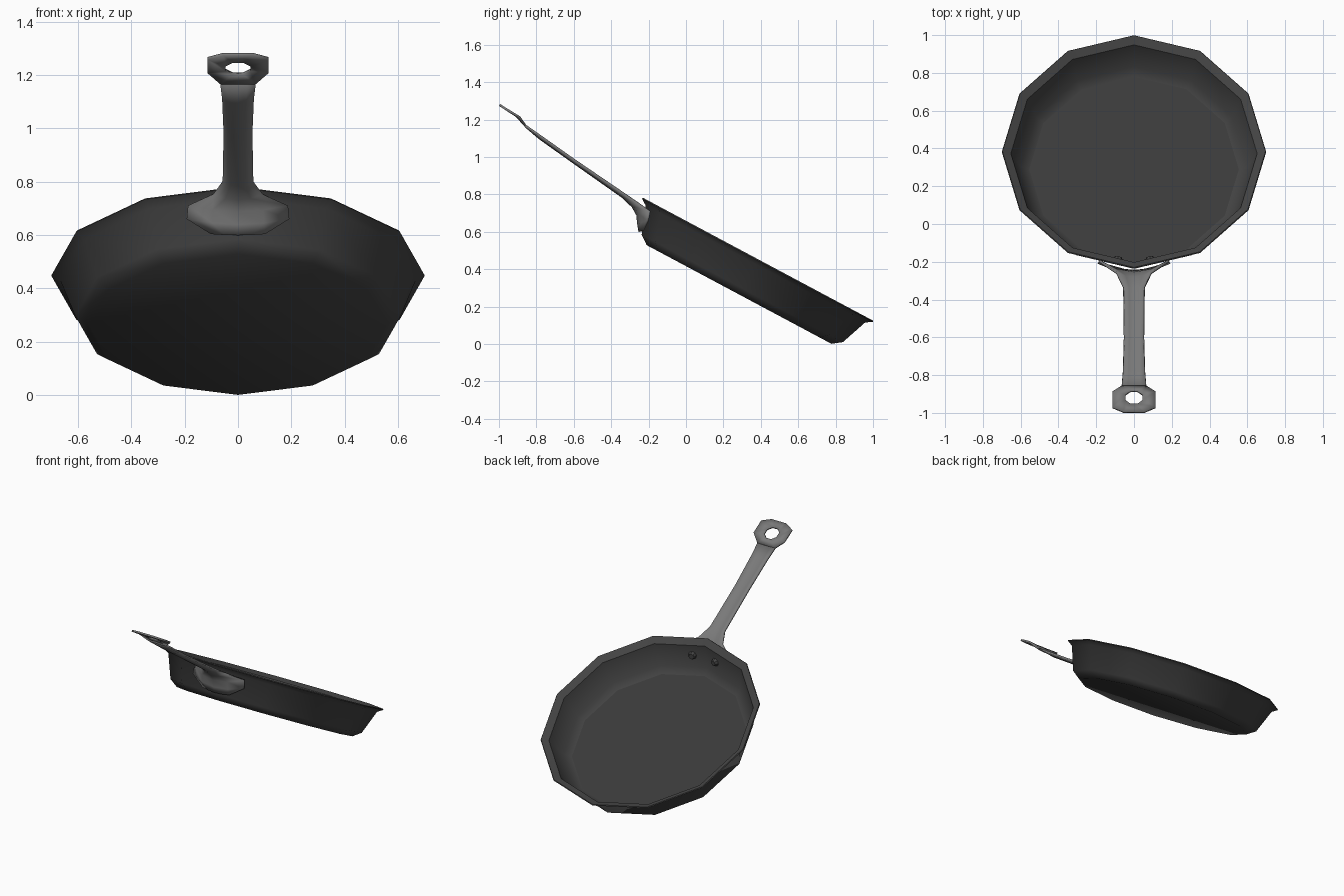
import bpy, bmesh, math
from mathutils import Matrix, Vector

if "Cube" in bpy.data.objects:
    bpy.data.objects.remove(bpy.data.objects["Cube"])

TILT = math.radians(28.1)
# pan frame: origin at the rim centre, tilted down towards +y
PAN = Matrix.Translation((0, 0.3825, 0.45)) @ Matrix.Rotation(-TILT, 4, 'X')


def material(name, v):
    m = bpy.data.materials.new(name)
    m.diffuse_color = (v, v, v, 1)
    m.use_nodes = True
    m.node_tree.nodes["Principled BSDF"].inputs["Base Color"].default_value = m.diffuse_color
    return m


DARK = material("dark_iron", 0.06)
FLOOR = material("cooking_surface", 0.042)
GREY = material("handle_grey", 0.19)


def finish(bm, name, mat, angle=40):
    bmesh.ops.recalc_face_normals(bm, faces=bm.faces)
    me = bpy.data.meshes.new(name)
    bm.to_mesh(me)
    bm.free()
    ob = bpy.data.objects.new(name, me)
    me.materials.append(mat)
    bpy.context.collection.objects.link(ob)
    bpy.ops.object.select_all(action='DESELECT')
    ob.select_set(True)
    bpy.context.view_layer.objects.active = ob
    bpy.ops.object.shade_smooth_by_angle(angle=math.radians(angle))
    return ob


def ring(bm, r, h):
    return [bm.verts.new(PAN @ Vector((r * math.sin(k * math.pi / 6),
                                       r * math.cos(k * math.pi / 6), h)))
            for k in range(12)]


def bridge(bm, a, b):
    n = len(a)
    for i in range(n):
        bm.faces.new((a[i], a[(i + 1) % n], b[(i + 1) % n], b[i]))


# pan body: twelve-sided shell, from outer bottom over the lip to the inner floor edge
bm = bmesh.new()
profile = [(0.56, -0.21), (0.61, -0.173), (0.665, -0.025), (0.70, -0.002), (0.696, 0.004),
           (0.652, -0.02), (0.60, -0.168), (0.555, -0.198)]
rings = [ring(bm, r, h) for r, h in profile]
for a, b in zip(rings, rings[1:]):
    bridge(bm, a, b)
bm.faces.new(rings[0])
finish(bm, "pan_body", DARK)

# flat cooking floor
bm = bmesh.new()
bm.faces.new(ring(bm, 0.556, -0.198))
ob = finish(bm, "pan_floor", FLOOR)
if ob.data.polygons[0].normal.z < 0:
    ob.data.flip_normals()

# two rivets on the inner wall next to the handle
for side in (-1, 1):
    bm = bmesh.new()
    a = math.radians(15 * side)
    place = (PAN @ Matrix.Translation((side * 0.085, -0.601, -0.085))
             @ Matrix.Rotation(a, 4, 'Z') @ Matrix.Rotation(math.radians(-70), 4, 'X'))
    bmesh.ops.create_cone(bm, cap_ends=True, segments=8, radius1=0.032, radius2=0.018,
                          depth=0.03, matrix=place)
    finish(bm, "rivet", DARK, 30)

# handle: rows of (centre y, z), (edge y, z), half width, from the eye to the flared foot
rows = [((-0.86, 1.165), (-0.86, 1.168), 0.065),
        ((-0.78, 1.098), (-0.78, 1.112), 0.058),
        ((-0.60, 0.970), (-0.60, 0.985), 0.052),
        ((-0.34, 0.787), (-0.335, 0.805), 0.055),
        ((-0.285, 0.735), (-0.26, 0.755), 0.09),
        ((-0.26, 0.690), (-0.195, 0.710), 0.185),
        ((-0.255, 0.640), (-0.205, 0.660), 0.19),
        ((-0.248, 0.600), (-0.232, 0.605), 0.10)]
bm = bmesh.new()
grid = []
for c, e, w in rows:
    line = []
    for t in (-1, -0.5, 0, 0.5, 1):
        k = t * t
        line.append(bm.verts.new((w * t, c[0] + (e[0] - c[0]) * k, c[1] + (e[1] - c[1]) * k)))
    grid.append(line)
for a, b in zip(grid, grid[1:]):
    for i in range(4):
        bm.faces.new((a[i], a[i + 1], b[i + 1], b[i]))
ob = finish(bm, "handle", GREY, 50)
mod = ob.modifiers.new("thickness", 'SOLIDIFY')
mod.thickness = 0.012
mod.offset = 0

# hanging eye: eight-sided plate with a hole
half = [(0.115, -0.89, 1.212), (0.115, -0.972, 1.262), (0.055, -0.997, 1.278)]
half = [(0.065, -0.86, 1.168)] + half
outer_pts = half + [(-x, y, z) for x, y, z in reversed(half)]
bm = bmesh.new()
outer = [bm.verts.new(p) for p in outer_pts]
inner = []
for k in range(8):
    a = math.radians(67.5 - 45 * k)
    y = -0.92 + 0.037 * math.sin(a)
    inner.append(bm.verts.new((0.05 * math.cos(a), y, 1.28 + (-1 - y) * 0.65)))
bridge(bm, outer, inner)
ob = finish(bm, "handle_eye", GREY, 50)
mod = ob.modifiers.new("thickness", 'SOLIDIFY')
mod.thickness = 0.012
mod.offset = 0
